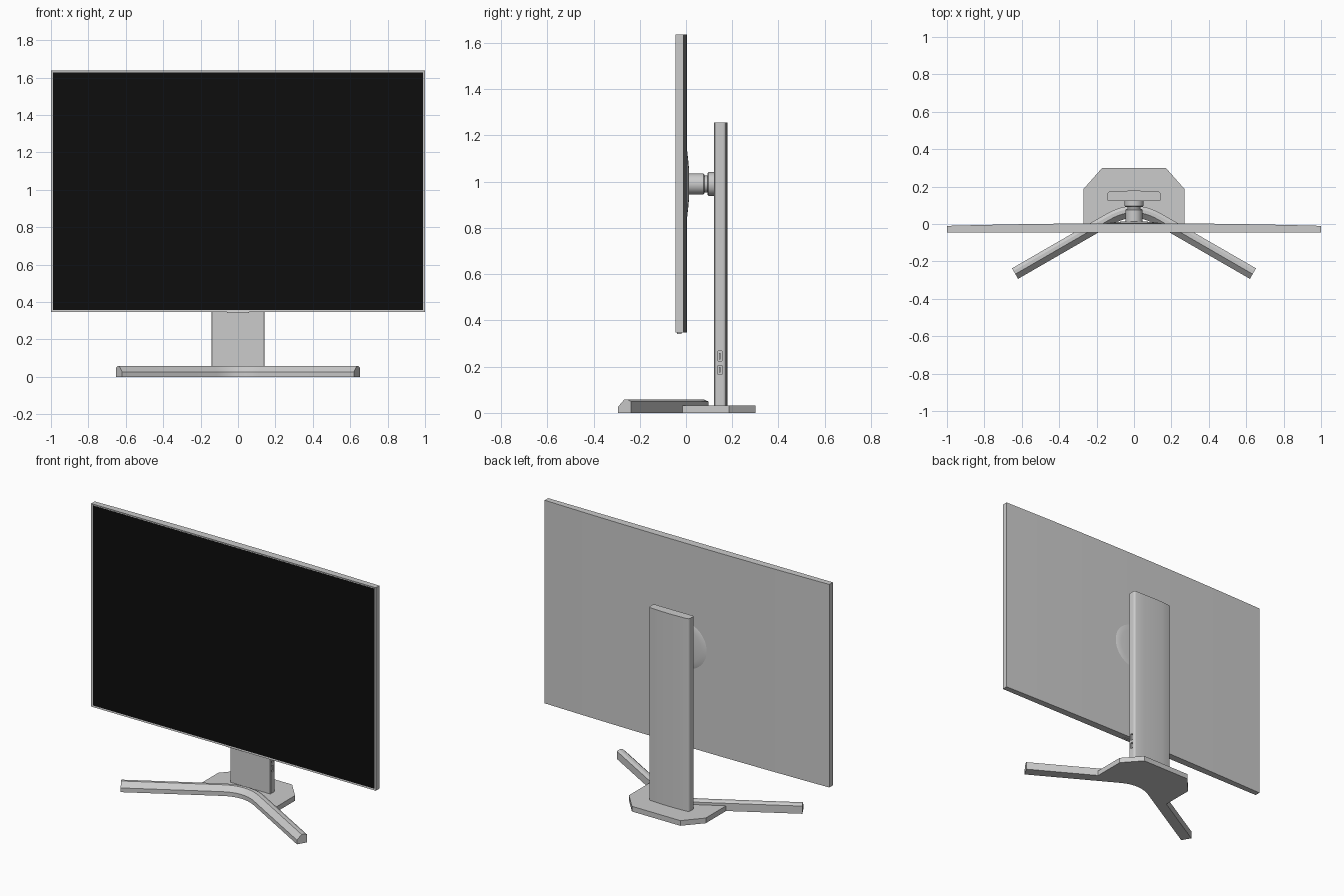
import bpy, bmesh, math
from mathutils import Vector, Matrix

if "Cube" in bpy.data.objects:
    bpy.data.objects.remove(bpy.data.objects["Cube"])

NECK_Z = 0.99


def finish(name, bm, color=None, smooth=None):
    bmesh.ops.remove_doubles(bm, verts=bm.verts, dist=1e-5)
    bmesh.ops.recalc_face_normals(bm, faces=bm.faces)
    me = bpy.data.meshes.new(name)
    bm.to_mesh(me)
    bm.free()
    ob = bpy.data.objects.new(name, me)
    bpy.context.collection.objects.link(ob)
    if color:
        mat = bpy.data.materials.new(name + "_colour")
        mat.diffuse_color = (*color, 1)
        mat.use_nodes = True
        mat.node_tree.nodes["Principled BSDF"].inputs["Base Color"].default_value = mat.diffuse_color
        me.materials.append(mat)
    if smooth:
        bpy.ops.object.select_all(action='DESELECT')
        ob.select_set(True)
        bpy.context.view_layer.objects.active = ob
        bpy.ops.object.shade_smooth_by_angle(angle=math.radians(smooth))
    return ob


def prism_bm(points, z0, z1):
    bm = bmesh.new()
    face = bm.faces.new([bm.verts.new((x, y, z0)) for x, y in points])
    ext = bmesh.ops.extrude_face_region(bm, geom=[face])
    for v in ext["geom"]:
        if isinstance(v, bmesh.types.BMVert):
            v.co.z = z1
    bmesh.ops.recalc_face_normals(bm, faces=bm.faces)
    return bm


def box(name, lo, hi, color=None):
    pts = [(lo[0], lo[1]), (hi[0], lo[1]), (hi[0], hi[1]), (lo[0], hi[1])]
    return finish(name, prism_bm(pts, lo[2], hi[2]), color)


def lathe(name, profile, steps=48):
    # profile of (radius, y) turned about the neck axis
    bm = bmesh.new()
    vs = [bm.verts.new((r, y, NECK_Z)) for r, y in profile]
    es = [bm.edges.new(p) for p in zip(vs, vs[1:])]
    bmesh.ops.spin(bm, geom=vs + es, cent=(0, 0, NECK_Z), axis=(0, 1, 0),
                   angle=2 * math.pi, steps=steps)
    return finish(name, bm, smooth=30)


def mirrored(half):
    # right half outline -> full closed outline
    return half + [(-x, y) for x, y in reversed(half) if x > 1e-6]


# display housing with a gently curved back and a thin front bezel
back = [(1 - i / 8, -0.010 + 0.014 * (1 - (1 - i / 8) ** 2)) for i in range(9)]
bm = prism_bm(mirrored([(1.0, -0.045)] + back), 0.347, 1.637)
front = [f for f in bm.faces if all(v.co.y < -0.0449 for v in f.verts)]
bmesh.ops.inset_region(bm, faces=front, thickness=0.010, depth=0)
for f in front:
    for v in f.verts:
        v.co.y += 0.002
finish("display_housing", bm, smooth=20)

# black screen in the bezel
box("screen", (-0.99, -0.0440, 0.357), (0.99, -0.0420, 1.627), (0.004, 0.004, 0.004))

# small control tab under the display
box("control_tab", (-0.06, -0.038, 0.342), (0.06, -0.020, 0.35))

# round mount on the back, then the tilting neck
lathe("mount_dome", [(0.155, 0.0), (0.145, 0.0048), (0.11, 0.009),
                     (0.07, 0.0125), (0.0, 0.014)], 64)
lathe("neck", [(0, 0.008), (0.042, 0.008), (0.045, 0.012), (0.045, 0.076),
               (0.041, 0.080), (0.036, 0.080), (0.036, 0.092), (0.046, 0.092),
               (0.051, 0.097), (0.051, 0.124), (0, 0.124)])

# upright column: flat front, rounded back corners, faintly bowed back
half = [(0.138, 0.122), (0.142, 0.126)]
for i in range(6):
    a = math.radians(i * 16)
    half.append((0.127 + 0.015 * math.cos(a), 0.160 + 0.014 * math.sin(a)))
half += [(0.07, 0.177), (0.0, 0.1785)]
column = finish("column", prism_bm(mirrored(half), 0.02, 1.257), smooth=30)

# ports recessed in the right side of the column
for i, (z0, z1) in enumerate([(0.224, 0.268), (0.166, 0.206)]):
    cutter = box(f"port_cutter_{i}", (0.125, 0.138, z0), (0.16, 0.155, z1))
    cutter.hide_render = True
    cutter.hide_viewport = True
    mod = column.modifiers.new(f"port_{i}", 'BOOLEAN')
    mod.object = cutter
    mod.operation = 'DIFFERENCE'
    mod.solver = 'EXACT'
    box(f"port_tongue_{i}", (0.124, 0.1435, z0 + 0.008),
        (0.138, 0.1495, z1 - 0.008))
box("indicator", (0.140, 0.145, 0.137), (0.1425, 0.148, 0.141))

# base plate following the back of the legs
plate = mirrored([(0, 0.066), (0.07, 0.052), (0.13, 0.027), (0.235, -0.034),
                  (0.27, -0.016), (0.27, 0.187), (0.17, 0.30)])
finish("base_plate", prism_bm(plate, 0, 0.033))

# V-shaped leg: one chamfered section swept round a soft bend
slope = math.tan(math.radians(30))
apex, bend = 0.102, 0.13
path = [Vector((-0.636, apex - 0.636 * slope))]
n = 12
for i in range(n + 1):
    t = i / n
    x = bend * (2 * t - 1)
    y = (apex - bend * slope) * ((1 - t) ** 2 + t * t) + apex * 2 * t * (1 - t)
    path.append(Vector((x, y)))
path.append(Vector((0.636, apex - 0.636 * slope)))
section = [(-0.0325, 0), (-0.0325, 0.027), (-0.003, 0.057),
           (0.016, 0.057), (0.0325, 0.049), (0.0325, 0)]
bm = bmesh.new()
rings = []
for i, p in enumerate(path):
    tan = (path[min(i + 1, len(path) - 1)] - p).normalized() \
        + (p - path[max(i - 1, 0)]).normalized()
    tan.normalize()
    side = Vector((-tan.y, tan.x))
    rings.append([bm.verts.new((p.x + side.x * w, p.y + side.y * w, z))
                  for w, z in section])
for a, b in zip(rings, rings[1:]):
    for k in range(len(section)):
        j = (k + 1) % len(section)
        bm.faces.new((a[k], a[j], b[j], b[k]))
bm.faces.new(rings[0])
bm.faces.new(rings[-1])
finish("front_legs", bm, smooth=20)
